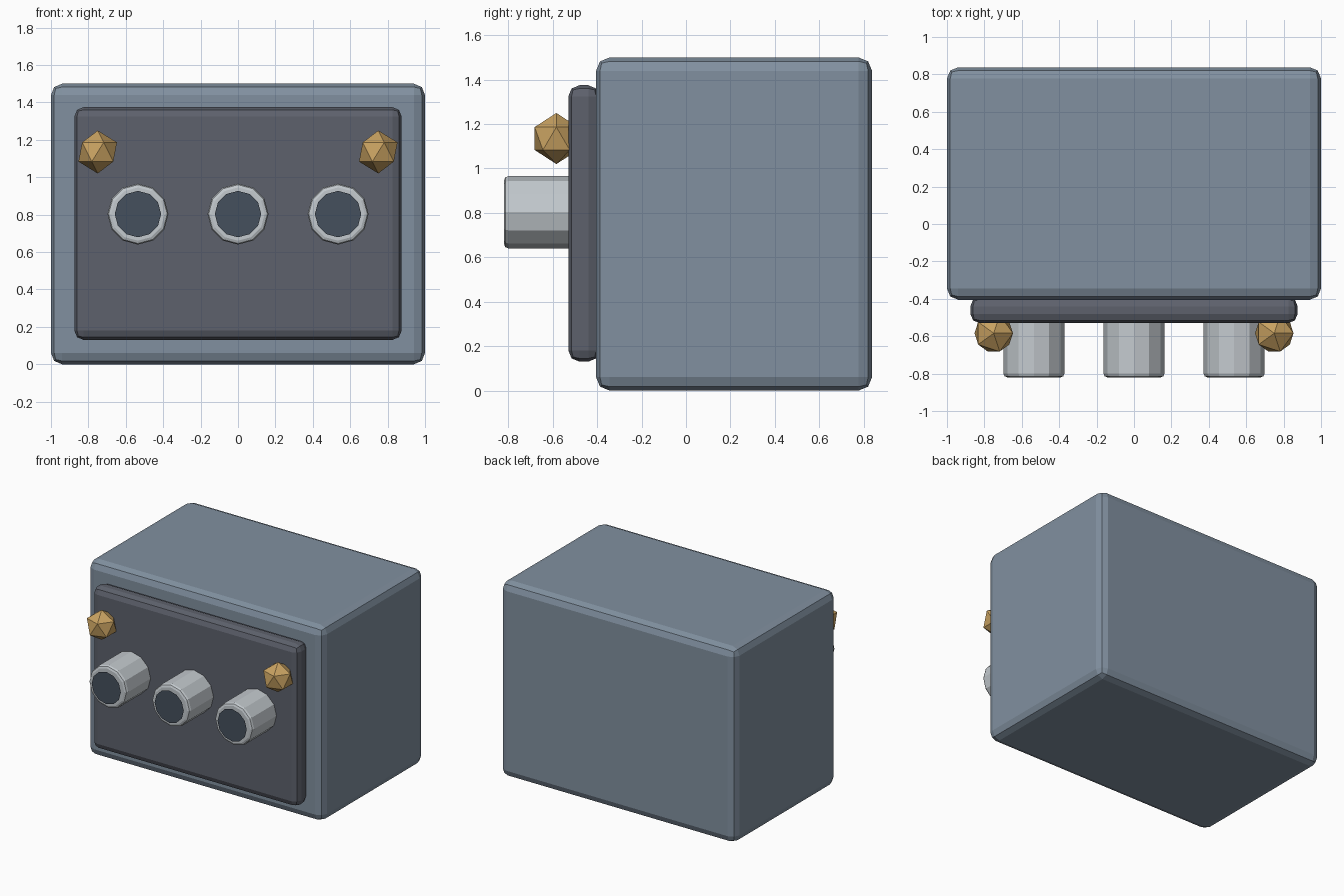
import bpy
from math import pi

if "Cube" in bpy.data.objects:
    bpy.data.objects.remove(bpy.data.objects["Cube"])


def material(name, rgb):
    m = bpy.data.materials.new(name)
    m.diffuse_color = (*rgb, 1)
    m.use_nodes = True
    m.node_tree.nodes["Principled BSDF"].inputs["Base Color"].default_value = m.diffuse_color
    return m


STEEL = material("blue_steel", (0.22, 0.28, 0.35))
DARK = material("dark_panel", (0.11, 0.12, 0.15))
SILVER = material("silver", (0.55, 0.59, 0.62))
GLASS = material("dark_face", (0.06, 0.08, 0.11))
BRASS = material("brass", (0.58, 0.36, 0.12))


def finish(name, mat, bevel=0):
    ob = bpy.context.object
    ob.name = name
    ob.data.materials.append(mat)
    if bevel:
        mod = ob.modifiers.new("bevel", 'BEVEL')
        mod.width = bevel
        mod.segments = 2
        mod.limit_method = 'ANGLE'
        mod.angle_limit = pi / 4
    return ob


def box(name, lo, hi, mat, bevel):
    bpy.ops.mesh.primitive_cube_add(size=1, location=[(a + b) / 2 for a, b in zip(lo, hi)])
    bpy.context.object.scale = [b - a for a, b in zip(lo, hi)]
    bpy.ops.object.transform_apply(location=False, rotation=False, scale=True)
    return finish(name, mat, bevel)


# Main casing and raised front panel
box("casing", (-1, -0.405, 0), (1, 0.838, 1.5), STEEL, 0.06)
box("front_panel", (-0.875, -0.53, 0.13), (0.875, -0.39, 1.375), DARK, 0.05)

# Row of three round sockets, each with a thin dark face floating in front
FRONT, BACK = -0.82, -0.50
for i, x in enumerate((-0.535, 0, 0.535), 1):
    bpy.ops.mesh.primitive_cylinder_add(vertices=12, radius=0.163, depth=BACK - FRONT,
                                        location=(x, (FRONT + BACK) / 2, 0.803),
                                        rotation=(pi / 2, 0, 0))
    finish(f"socket_{i}", SILVER, 0.02)
    bpy.ops.mesh.primitive_circle_add(vertices=12, radius=0.124, fill_type='NGON',
                                      location=(x, -0.835, 0.803), rotation=(pi / 2, 0, 0))
    finish(f"socket_face_{i}", GLASS)

# Faceted brass studs in the upper corners
for side, x in (("left", -0.75), ("right", 0.75)):
    bpy.ops.mesh.primitive_ico_sphere_add(subdivisions=1, radius=0.115,
                                          location=(x, -0.584, 1.135))
    finish(f"stud_{side}", BRASS)
